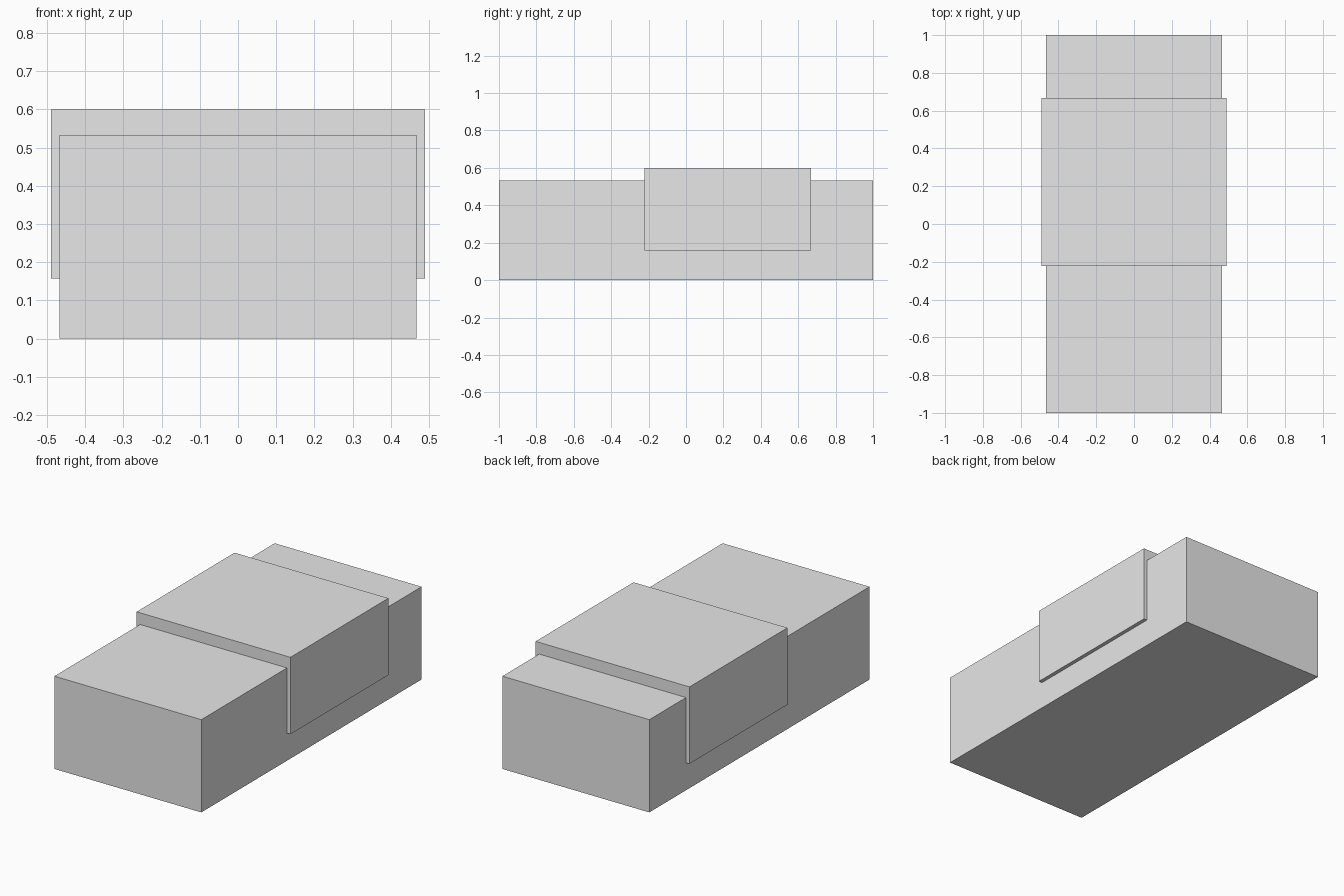
import bpy

if "Cube" in bpy.data.objects:
    bpy.data.objects.remove(bpy.data.objects["Cube"])

grey = bpy.data.materials.new("light grey")
grey.diffuse_color = (0.8, 0.8, 0.8, 1)
grey.use_nodes = True
grey.node_tree.nodes["Principled BSDF"].inputs["Base Color"].default_value = grey.diffuse_color


def box(name, low, high):
    """Axis-aligned box between two corners."""
    centre = [(a + b) / 2 for a, b in zip(low, high)]
    bpy.ops.mesh.primitive_cube_add(size=1, location=centre)
    obj = bpy.context.object
    obj.name = name
    obj.scale = [b - a for a, b in zip(low, high)]
    bpy.ops.object.transform_apply(location=False, rotation=False, scale=True)
    obj.data.materials.append(grey)
    return obj


# Long main block
box("main_block", (-0.467, -1.0, 0.0), (0.467, 1.0, 0.533))

# Wider saddle wrapped over the top and sides
box("saddle_cover", (-0.489, -0.222, 0.158), (0.489, 0.667, 0.6))
